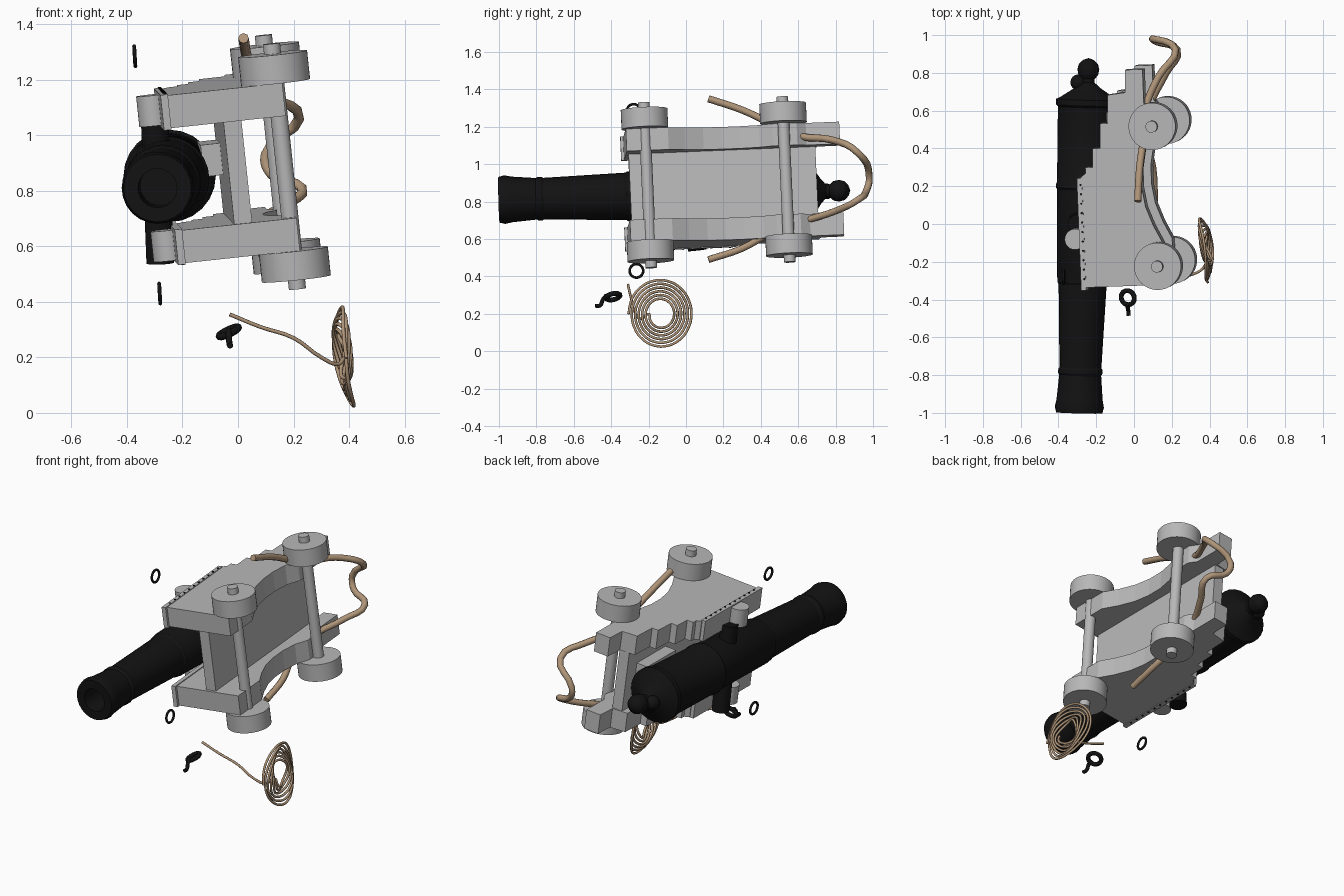
import bpy, bmesh, math
from mathutils import Matrix, Vector

old = bpy.data.objects.get("Cube")
if old:
    bpy.data.objects.remove(old, do_unlink=True)


def material(name, r, g, b):
    m = bpy.data.materials.new(name)
    m.use_nodes = True
    m.diffuse_color = (r, g, b, 1)
    m.node_tree.nodes["Principled BSDF"].inputs["Base Color"].default_value = (r, g, b, 1)
    return m


IRON = material("black_iron", 0.006, 0.006, 0.006)
WOOD = material("grey_wood", 0.48, 0.48, 0.48)
ROPE = material("tan_rope", 0.43, 0.3, 0.19)

# Tilted frame of the overturned carriage: x down, y rearward, z sideways
side = Vector((-0.105, -0.045, 0.993)).normalized()
down = Vector((-0.04, 0.998, 0.045)).cross(side).normalized()
back = side.cross(down)
FRAME = Matrix.Translation((0, 0, 0.88)) @ Matrix((down, back, side)).transposed().to_4x4()


def finish(name, bm, mat, matrix=Matrix(), smooth=False):
    bmesh.ops.recalc_face_normals(bm, faces=bm.faces)
    me = bpy.data.meshes.new(name)
    bm.to_mesh(me)
    bm.free()
    me.materials.append(mat)
    ob = bpy.data.objects.new(name, me)
    bpy.context.collection.objects.link(ob)
    ob.matrix_world = matrix
    if smooth:
        bpy.ops.object.select_all(action='DESELECT')
        ob.select_set(True)
        bpy.context.view_layer.objects.active = ob
        bpy.ops.object.shade_smooth_by_angle(angle=math.radians(30))
    return ob


def box(name, lo, hi, mat):
    bm = bmesh.new()
    bmesh.ops.create_cube(bm, size=1)
    lo, hi = Vector(lo), Vector(hi)
    for v in bm.verts:
        v.co = (lo + hi) / 2 + v.co * (hi - lo)
    return finish(name, bm, mat, FRAME)


def slab(name, outline, z0, z1, mat):
    bm = bmesh.new()
    face = bm.faces.new([bm.verts.new((x, y, z0)) for x, y in outline])
    top = bmesh.ops.extrude_face_region(bm, geom=[face])["geom"]
    for v in top:
        if isinstance(v, bmesh.types.BMVert):
            v.co.z = z1
    return finish(name, bm, mat, FRAME)


def rod(name, a, b, radius, mat, matrix=Matrix(), sides=32):
    a, b = Vector(a), Vector(b)
    bm = bmesh.new()
    bmesh.ops.create_cone(bm, cap_ends=True, segments=sides, radius1=radius,
                          radius2=radius, depth=(b - a).length)
    turn = (b - a).to_track_quat('Z', 'Y').to_matrix().to_4x4()
    return finish(name, bm, mat, matrix @ Matrix.Translation((a + b) / 2) @ turn, True)


def tube(name, points, radius, mat, closed=False):
    cu = bpy.data.curves.new(name, 'CURVE')
    cu.dimensions = '3D'
    cu.bevel_depth = radius
    cu.bevel_resolution = 2
    cu.resolution_u = 4
    cu.use_fill_caps = True
    sp = cu.splines.new('BEZIER')
    sp.bezier_points.add(len(points) - 1)
    for p, co in zip(sp.bezier_points, points):
        p.co = co
        p.handle_left_type = p.handle_right_type = 'AUTO'
    sp.use_cyclic_u = closed
    cu.materials.append(mat)
    ob = bpy.data.objects.new(name, cu)
    bpy.context.collection.objects.link(ob)
    return ob


def ring(name, centre, normal, radius, thickness):
    q = Vector(normal).to_track_quat('Z', 'Y')
    pts = [Vector(centre) + q @ Vector((radius * math.cos(a), radius * math.sin(a), 0))
           for a in (i * math.tau / 12 for i in range(12))]
    return tube(name, pts, thickness, IRON, True)


# Gun barrel, turned from a profile of (distance from muzzle, radius)
profile = [(0.3, 0), (0.3, 0.07), (0, 0.07), (0, 0.122), (0.03, 0.13), (0.07, 0.122),
           (0.2, 0.111), (0.21, 0.117), (0.23, 0.117), (0.24, 0.111), (0.68, 0.127),
           (0.69, 0.134), (0.71, 0.134), (0.72, 0.138), (1.18, 0.148), (1.19, 0.155),
           (1.21, 0.155), (1.22, 0.15), (1.62, 0.156), (1.63, 0.166), (1.66, 0.166),
           (1.67, 0.145), (1.72, 0.07), (1.75, 0.035), (1.77, 0.035), (1.79, 0.052),
           (1.82, 0.058), (1.85, 0.05), (1.87, 0.028), (1.88, 0)]
muzzle = Vector((-0.29, -1, 0.81))
axis = Vector((0.05, 1.88, 0.05))
bm = bmesh.new()
vs = [bm.verts.new((r, 0, t)) for t, r in profile]
es = [bm.edges.new(pair) for pair in zip(vs, vs[1:])]
bmesh.ops.spin(bm, geom=vs + es, axis=(0, 0, 1), cent=(0, 0, 0), angle=math.tau, steps=24)
bmesh.ops.remove_doubles(bm, verts=bm.verts, dist=0.0005)
finish("gun_barrel", bm, IRON,
       Matrix.Translation(muzzle) @ axis.to_track_quat('Z', 'Y').to_matrix().to_4x4(), True)
rod("trunnions", (-0.28, 0.06, 0.54), (-0.3, 0, 1.06), 0.05, IRON)
bm = bmesh.new()
bmesh.ops.create_uvsphere(bm, u_segments=16, v_segments=10, radius=0.042)
finish("breech_lug", bm, IRON, Matrix.Translation((-0.295, 0.75, 0.855)), True)

# Carriage cheeks with stepped backs and arched undersides
cheek = [(0.11, 0.83), (0.017, 0.83), (0.012, 0.71), (-0.082, 0.7), (-0.087, 0.55),
         (-0.127, 0.55), (-0.132, 0.42), (-0.172, 0.42), (-0.175, 0.32), (-0.215, 0.32),
         (-0.215, 0.29), (-0.24, 0.27), (-0.24, -0.315), (0.18, -0.315), (0.18, -0.09),
         (0.135, 0), (0.098, 0.1), (0.082, 0.2), (0.082, 0.3), (0.1, 0.4), (0.14, 0.47),
         (0.14, 0.6), (0.11, 0.65)]
for label, s in (("left", 1), ("right", -1)):
    slab(label + "_cheek", cheek, s * 0.185, s * 0.304, WOOD)
    box(label + "_cap_strip", (-0.262, -0.33, min(s * 0.18, s * 0.308)),
        (-0.235, 0.265, max(s * 0.18, s * 0.308)), WOOD)
    rod(label + "_trunnion_cap", (-0.285, -0.058, s * 0.19), (-0.285, -0.058, s * 0.3),
        0.055, WOOD, FRAME)
    bm = bmesh.new()
    for i in range(11):
        bmesh.ops.create_cone(bm, cap_ends=True, segments=8, radius1=0.006, radius2=0.006,
                              depth=0.008, matrix=Matrix.Translation(
                                  (-0.243, -0.27 + i * 0.05, s * 0.308)))
    finish(label + "_strip_bolts", bm, IRON, FRAME)
box("carriage_bed", (-0.045, -0.3, -0.186), (0.02, 0.7, 0.186), WOOD)
box("elevating_wedge", (-0.115, 0.3, -0.03), (-0.04, 0.6, 0.085), WOOD)

# Axles and wheels
for label, y in (("front", -0.212), ("rear", 0.53)):
    rod(label + "_axle", (0.16, y, -0.445), (0.16, y, 0.445), 0.031, WOOD, FRAME)
    for hand, s in (("left", 1), ("right", -1)):
        rod(f"{label}_{hand}_wheel", (0.16, y, s * 0.304), (0.16, y, s * 0.408),
            0.125, WOOD, FRAME, 40)

# Heavy rope looped behind the carriage
tube("breeching_rope",
     [(0.02, 0.12, 1.35), (0.03, 0.3, 1.29), (0.05, 0.45, 1.22), (0.06, 0.61, 1.15),
      (0.13, 0.78, 1.13), (0.22, 0.92, 1.06), (0.1, 0.98, 0.93), (0.12, 0.965, 0.86),
      (0.23, 0.92, 0.81), (0.17, 0.8, 0.75), (0.08, 0.61, 0.69), (0.07, 0.43, 0.62),
      (0.1, 0.3, 0.55), (0.11, 0.12, 0.49)], 0.019, ROPE)

# Coiled rope with a loose tail
coil = [(-0.03, -0.31, 0.355), (0.08, -0.3, 0.31), (0.2, -0.29, 0.27), (0.3, -0.27, 0.2),
        (0.36, -0.24, 0.175)]
turns, steps = 6, 14
for i in range(turns * steps + 1):
    f = i / (turns * steps)
    a = math.pi + i * math.tau / steps
    r = 0.065 + 0.115 * f
    dy, dz = r * math.cos(a) * 0.96, r * math.sin(a) * 1.04
    wave = 0.014 * math.sin(2 * a + 5 * f)
    coil.append((0.383 - 0.12 * dy - 0.12 * dz + wave, -0.135 + dy, 0.198 + dz))
tube("rope_coil", coil, 0.007, ROPE)

# Loose iron rings and eye hook
ring("upper_ring", (-0.372, -0.28, 1.285), (1, 0, 0.06), 0.036, 0.007)
ring("lower_ring", (-0.282, -0.265, 0.43), (1, 0, 0.06), 0.036, 0.007)
ring("hook_eye", (-0.033, -0.39, 0.292), (-0.42, -0.2, 0.88), 0.038, 0.013)
tube("hook_shank", [(-0.033, -0.425, 0.3), (-0.033, -0.445, 0.275), (-0.03, -0.46, 0.245),
                    (-0.028, -0.485, 0.243)], 0.011, IRON)
